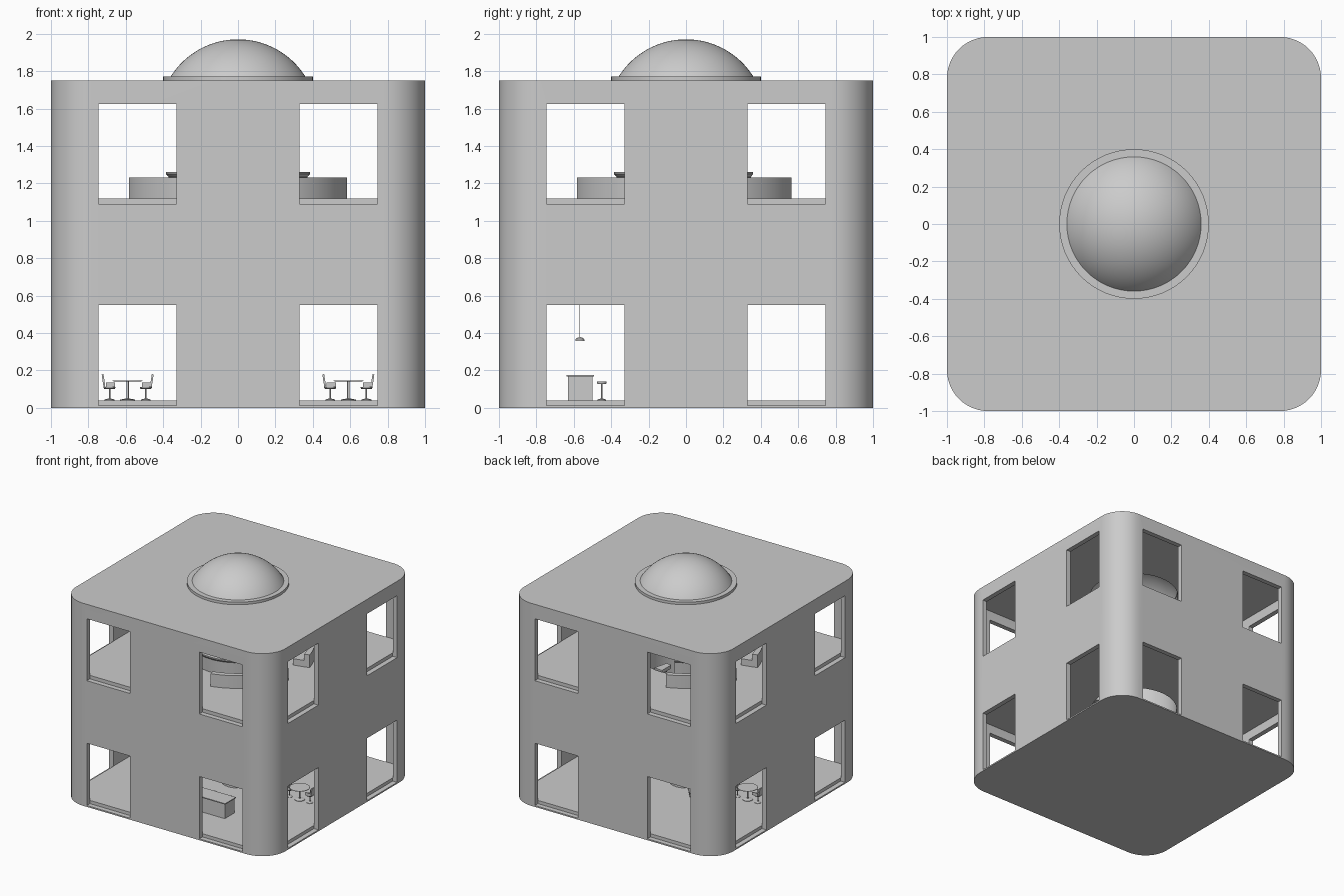
import bpy, bmesh
from math import sin, cos, pi, radians, sqrt
from mathutils import Matrix, Vector

if "Cube" in bpy.data.objects:
    bpy.data.objects.remove(bpy.data.objects["Cube"])


def finish(name, bm, angle=30):
    bmesh.ops.recalc_face_normals(bm, faces=bm.faces)
    me = bpy.data.meshes.new(name)
    bm.to_mesh(me)
    bm.free()
    ob = bpy.data.objects.new(name, me)
    bpy.context.collection.objects.link(ob)
    bpy.ops.object.select_all(action='DESELECT')
    ob.select_set(True)
    bpy.context.view_layer.objects.active = ob
    bpy.ops.object.shade_smooth_by_angle(angle=radians(angle))
    return ob


def add_box(bm, x0, x1, y0, y1, z0, z1):
    m = Matrix.Translation(((x0 + x1) / 2, (y0 + y1) / 2, (z0 + z1) / 2))
    bmesh.ops.create_cube(bm, size=1, matrix=m @ Matrix.Diagonal((x1 - x0, y1 - y0, z1 - z0, 1)))


def box(name, *dims):
    bm = bmesh.new()
    add_box(bm, *dims)
    return finish(name, bm)


def lathe(name, profile, a0=0, a1=360, n=64, loc=(0, 0, 0)):
    """Sweep a closed (r, z) outline about the vertical axis."""
    bm = bmesh.new()
    full = a1 - a0 >= 360
    rings = []
    for i in range(n if full else n + 1):
        a = radians(a0 + (a1 - a0) * i / n)
        rings.append([bm.verts.new((r * cos(a), r * sin(a), z)) for r, z in profile])
    k = len(profile)
    for i in range(n):
        p, q = rings[i], rings[(i + 1) % len(rings)]
        for j in range(k):
            bm.faces.new((p[j], q[j], q[(j + 1) % k], p[(j + 1) % k]))
    if not full:
        bm.faces.new(rings[0])
        bm.faces.new(rings[-1])
    bmesh.ops.remove_doubles(bm, verts=bm.verts, dist=1e-5)
    bmesh.ops.translate(bm, verts=bm.verts, vec=loc)
    return finish(name, bm)


def rounded_block(name, half, rad, z0, z1, steps=12):
    bm = bmesh.new()
    pts = []
    for q in range(4):
        c = Vector((half - rad, 0)), q * pi / 2
        sx, sy = (1, -1, -1, 1)[q], (1, 1, -1, -1)[q]
        for i in range(steps + 1):
            a = q * pi / 2 + i / steps * pi / 2
            pts.append((sx * (half - rad) + rad * cos(a), sy * (half - rad) + rad * sin(a)))
    base = bm.faces.new([bm.verts.new((x, y, z0)) for x, y in pts])
    top = bmesh.ops.extrude_face_region(bm, geom=[base])
    bmesh.ops.translate(bm, vec=(0, 0, z1 - z0),
                        verts=[v for v in top['geom'] if isinstance(v, bmesh.types.BMVert)])
    return finish(name, bm)


def cut(target, cutter):
    mod = target.modifiers.new("cut", 'BOOLEAN')
    mod.operation, mod.solver, mod.object = 'DIFFERENCE', 'EXACT', cutter
    bpy.context.view_layer.objects.active = target
    bpy.ops.object.modifier_apply(modifier=mod.name)
    bpy.data.objects.remove(cutter, do_unlink=True)


# Building shell with two hollow storeys
shell = rounded_block("building_shell", 1.0, 0.22, 0, 1.75)
WALL = 0.042
for z0, z1 in ((0.04, 0.63), (1.12, 1.71)):
    cut(shell, rounded_block("room_cutter", 1 - WALL, 0.22 - WALL, z0, z1))

# Window openings: two per storey on each of the four walls
bm = bmesh.new()
for z0, z1 in ((0.012, 0.55), (1.09, 1.625)):
    for s in (-1, 1):
        a, b = sorted((s * 0.33, s * 0.745))
        for w in (-1, 1):
            c, d = sorted((w * (1 - WALL - 0.0005), w * 1.1))
            add_box(bm, a, b, c, d, z0, z1)
            add_box(bm, c, d, a, b, z0, z1)
cut(shell, finish("window_cutter", bm))

# Round atrium opening in the upper floor and skylight opening in the roof
for z0, z1, r in ((0.5, 1.2, 0.35), (1.6, 1.9, 0.36)):
    cut(shell, lathe("round_cutter", [(0, z0), (r, z0), (r, z1), (0, z1)]))
shell.select_set(True)
bpy.context.view_layer.objects.active = shell
bpy.ops.object.shade_smooth_by_angle(angle=radians(30))

# Skylight curb and dome
lathe("skylight_curb", [(0.355, 1.745), (0.4, 1.745), (0.4, 1.772), (0.355, 1.772)])
R, CZ = 0.425, 1.545
arc = [i / 14 * 1.05 for i in range(15)]
outer = [(R * sin(a), CZ + R * cos(a)) for a in arc]
inner = [((R - 0.012) * sin(a), CZ + (R - 0.012) * cos(a)) for a in reversed(arc)]
lathe("skylight_dome", outer + inner)

# Balustrade around the atrium, open at the back
lathe("atrium_balustrade",
      [(0.352, 1.12), (0.366, 1.12), (0.372, 1.235), (0.385, 1.25), (0.385, 1.26), (0.352, 1.26)],
      111, 429, 56)

# Curved sofas: high back outside, seat inside
SOFA = [(0.46, 1.12), (0.6, 1.12), (0.6, 1.23), (0.555, 1.23), (0.555, 1.175), (0.46, 1.175)]
for a0, a1 in ((14, 70), (110, 166), (194, 256), (284, 346)):
    lathe("curved_sofa", SOFA, a0, a1, 16)

# Winding stair inside the atrium
STEPS = 24
for i in range(STEPS):
    z = 0.04 + (i + 1) * 1.08 / STEPS
    a = 130 + i * 13.3
    lathe("stair_tread", [(0.2, z - 0.03), (0.325, z - 0.03), (0.325, z), (0.2, z)], a, a + 13.8, 3)

# Round plinth under the skylight
lathe("centre_plinth", [(0, 0.04), (0.13, 0.04), (0.13, 0.06), (0, 0.06)], n=48)

# Bar counter with stools and pendant lamps
box("bar_body", -0.315, 0.315, -0.63, -0.5, 0.04, 0.168)
box("bar_top", -0.325, 0.325, -0.64, -0.492, 0.168, 0.176)


def pedestal(name, x, y, top, seat_r, seat_t, base_r, stem=0.004):
    lathe(name, [(0, 0.04), (base_r, 0.04), (base_r, 0.044), (stem, 0.05), (stem, top - seat_t),
                 (seat_r * 0.85, top - seat_t), (seat_r, top - seat_t * 0.5), (seat_r, top), (0, top)],
          n=24, loc=(x, y, 0))


for x in (-0.24, -0.08, 0.08, 0.24):
    pedestal("bar_stool", x, -0.45, 0.14, 0.026, 0.014, 0.022)
for x in (-0.28, 0, 0.28):
    lathe("pendant_lamp", [(0, 0.358), (0.025, 0.358), (0.022, 0.368), (0.013, 0.375),
                           (0.0012, 0.378), (0.0012, 0.635), (0, 0.635)], n=20, loc=(x, -0.567, 0))

# Round tables, each with a pair of swivel chairs
for tx in (-0.59, 0.59):
    pedestal("round_table", tx, 0, 0.146, 0.08, 0.006, 0.04, 0.006)
    for s in (-1, 1):
        cx = tx + s * 0.097
        pedestal("chair_seat", cx, 0, 0.112, 0.032, 0.012, 0.026)
        bm = bmesh.new()
        add_box(bm, -0.005, 0.005, -0.032, 0.032, 0, 0.068)
        bmesh.ops.transform(bm, verts=bm.verts, matrix=Matrix.Translation((cx + s * 0.027, 0, 0.112))
                            @ Matrix.Rotation(s * 0.15, 4, 'Y'))
        for side in (-1, 1):
            add_box(bm, cx - 0.02, cx + 0.03, side * 0.032 - 0.003, side * 0.032 + 0.003, 0.11, 0.135)
        finish("chair_back", bm)
